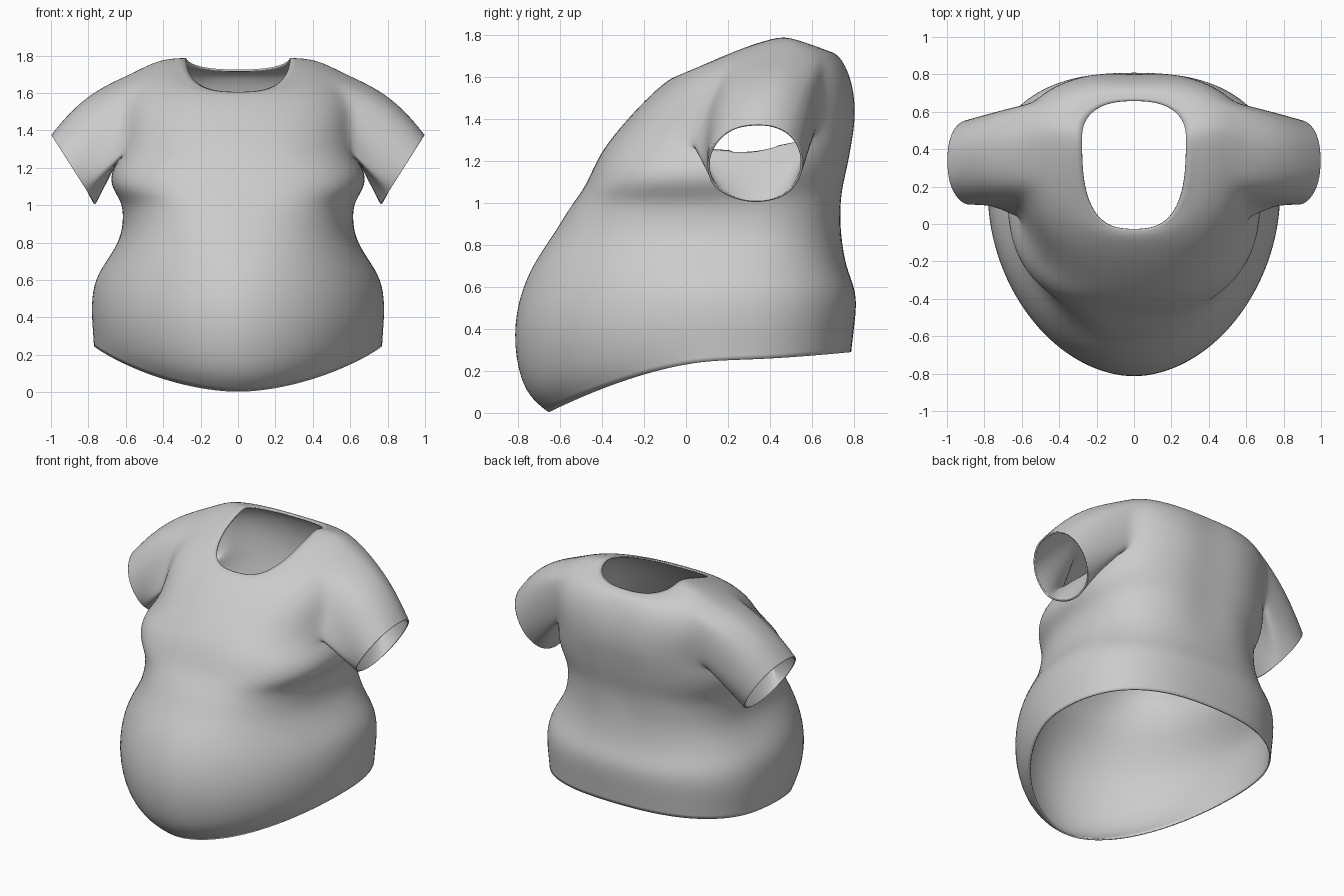
import bpy, bmesh, math
from mathutils import Vector

if "Cube" in bpy.data.objects:
    bpy.data.objects.remove(bpy.data.objects["Cube"])

N = 32  # columns around the body

# Body rings, hem to neckline: front y,z | side x,y,z | back y,z | front roundness
RINGS = [
    (-.66, .00, .775, .15, .25, .79, .29, 1.8),
    (-.78, .09, .78, .15, .33, .80, .38, 1.85),
    (-.83, .32, .79, .15, .47, .815, .50, 1.9),
    (-.81, .53, .77, .15, .61, .81, .59, 1.9),
    (-.735, .71, .70, .17, .71, .765, .69, 2.0),
    (-.64, .84, .63, .20, .82, .74, .84, 2.2),
    (-.575, .95, .615, .20, .93, .745, .97, 2.3),
    (-.525, 1.02, .625, .18, 1.02, .755, 1.07, 2.4),
    (-.475, 1.09, .68, .15, 1.09, .78, 1.17, 2.6),
    (-.425, 1.21, .685, .18, 1.17, .80, 1.28, 2.6),
    (-.365, 1.30, .63, .30, 1.26, .815, 1.38, 2.5),
    (-.28, 1.40, .63, .36, 1.40, .815, 1.48, 2.4),
    (-.20, 1.485, .63, .40, 1.57, .80, 1.57, 2.3),
    (-.13, 1.55, .56, .46, 1.715, .77, 1.65, 2.3),
    (-.065, 1.60, .42, .49, 1.79, .72, 1.715, 2.5),
    (-.03, 1.605, .28, .45, 1.795, .66, 1.725, 2.8),
]


def sgn_pow(v, p):
    return math.copysign(abs(v) ** p, v)


def ring_point(i, j):
    yf, zf, x, yc, zs, yb, zb, round_f = RINGS[i]
    t = 2 * math.pi * j / N
    back = math.sin(t) > 0
    p = 2 / (2.5 if back else round_f)
    c = sgn_pow(math.cos(t), p)
    f = abs(math.sin(t)) ** p
    ye, ze = (yb, zb) if back else (yf, zf)
    drop = 1.6 if i < 2 else 1.2
    return Vector((x * c, yc + (ye - yc) * f, zs + (ze - zs) * f ** drop))


bm = bmesh.new()
grid = [[bm.verts.new(ring_point(i, j)) for j in range(N)] for i in range(len(RINGS))]

# Shallow spine groove on the upper back
for i in range(6, 14):
    grid[i][N // 4].co.y -= .015

# Armhole blocks: (first column, last column), rows LO to HI
LO, HI = 10, 13
holes = {1: (-2, 3), -1: (N // 2 - 3, N // 2 + 2)}
skip = {(i, j % N) for a, b in holes.values()
        for i in range(LO, HI) for j in range(a, b)}

# Body panels
for i in range(len(RINGS) - 1):
    for j in range(N):
        if (i, j) not in skip:
            k = (j + 1) % N
            bm.faces.new((grid[i][j], grid[i][k], grid[i + 1][k], grid[i + 1][j]))

# Sleeves, grown from the armhole edges to tilted oval cuffs
for side, (a, b) in holes.items():
    loop = [grid[LO][j % N] for j in range(a, b)]
    loop += [grid[i][b % N] for i in range(LO, HI)]
    loop += [grid[HI][j % N] for j in range(b, a, -1)]
    loop += [grid[i][a % N] for i in range(HI, LO, -1)]
    start = [v.co.copy() for v in loop]
    mid = sum(start, Vector()) / len(start)
    cuff = []
    for p in start:
        ang = math.atan2((p.y - mid.y) / .26, (p.z - mid.z) / .2)
        cuff.append(Vector((side * (.88 + .122 * math.cos(ang)),
                            .33 + .24 * math.sin(ang),
                            1.19 + .192 * math.cos(ang))))
    prev = loop
    for t in (.2, .4, .6, .8, .95, 1):
        puff = .035 * math.sin(math.pi * t)
        cur = []
        for p, q in zip(start, cuff):
            up = max(0, (q.z - 1.19) / .192)
            cur.append(bm.verts.new(p.lerp(q, t) + Vector((side, 0, 1)) * puff * up))
        for j in range(len(cur)):
            k = (j + 1) % len(cur)
            bm.faces.new((prev[j], prev[k], cur[k], cur[j]))
        prev = cur

mesh = bpy.data.meshes.new("shirt")
bm.to_mesh(mesh)
bm.free()
shirt = bpy.data.objects.new("shirt", mesh)
bpy.context.collection.objects.link(shirt)
for p in mesh.polygons:
    p.use_smooth = True

# Smooth cloth with a thin edge
sub = shirt.modifiers.new("smooth", 'SUBSURF')
sub.levels = sub.render_levels = 2
thick = shirt.modifiers.new("cloth_thickness", 'SOLIDIFY')
thick.thickness = .01
thick.offset = -1
